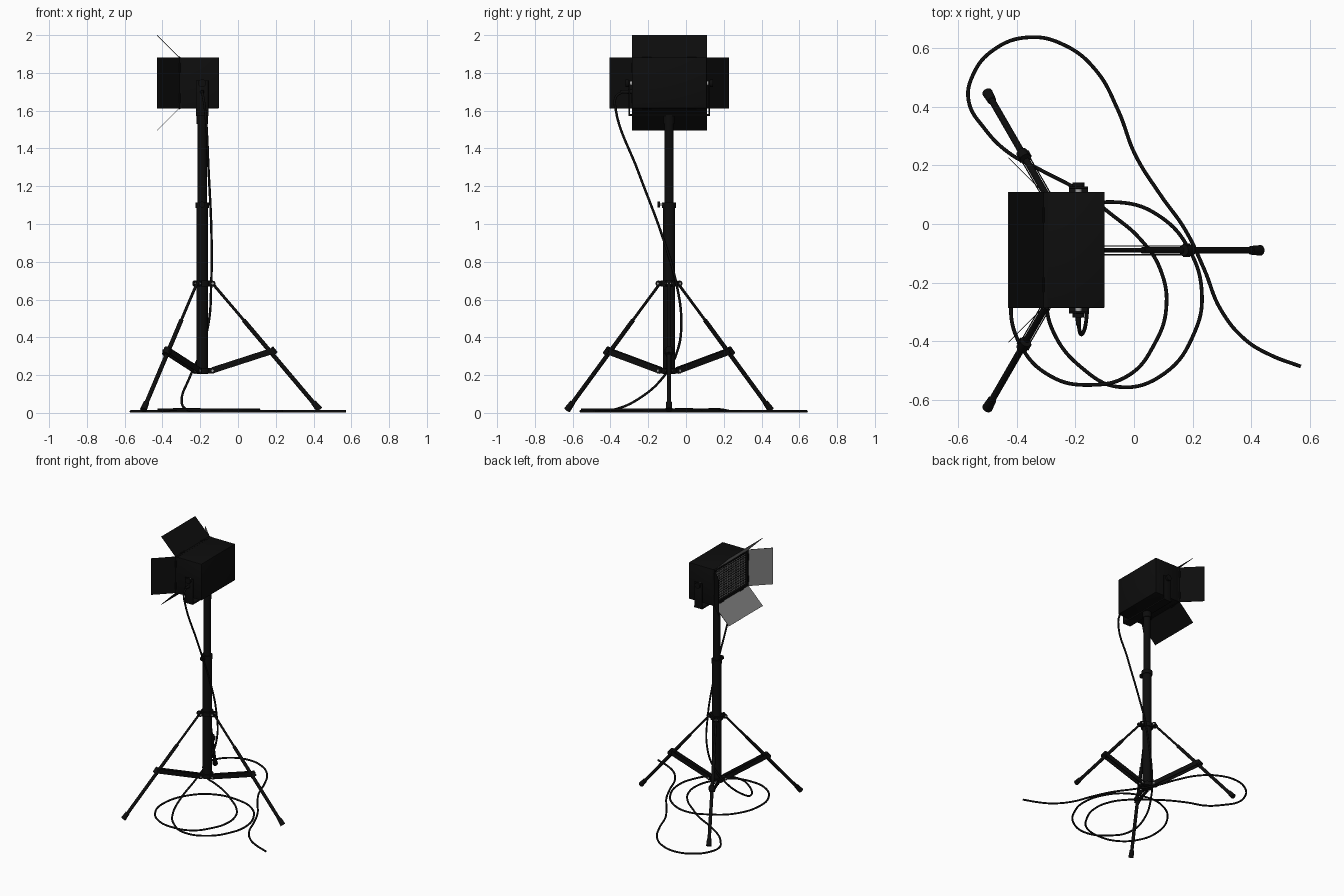
import bpy, bmesh, math
from mathutils import Vector, Matrix

if "Cube" in bpy.data.objects:
    bpy.data.objects.remove(bpy.data.objects["Cube"])

CX, CY = -0.19, -0.09          # stand axis


def mat(name, c):
    m = bpy.data.materials.new(name)
    m.diffuse_color = (*c, 1)
    m.use_nodes = True
    m.node_tree.nodes["Principled BSDF"].inputs["Base Color"].default_value = m.diffuse_color
    return m


BLACK = mat("black", (0.004, 0.004, 0.004))
GREY = mat("grey", (0.22, 0.22, 0.22))
STEEL = mat("steel", (0.35, 0.35, 0.35))


def finish(bm, name, m, smooth=True):
    me = bpy.data.meshes.new(name)
    bm.normal_update()
    bm.to_mesh(me)
    bm.free()
    ob = bpy.data.objects.new(name, me)
    bpy.context.collection.objects.link(ob)
    me.materials.append(m)
    if smooth:
        bpy.ops.object.select_all(action='DESELECT')
        ob.select_set(True)
        bpy.context.view_layer.objects.active = ob
        bpy.ops.object.shade_smooth_by_angle(angle=math.radians(35))
    return ob


def box(name, lo, hi, m=BLACK, bevel=0):
    lo, hi = Vector(lo), Vector(hi)
    bm = bmesh.new()
    bmesh.ops.create_cube(bm, size=1, matrix=Matrix.Translation((lo + hi) / 2) @ Matrix.Diagonal((*(hi - lo), 1)))
    if bevel:
        bmesh.ops.bevel(bm, geom=bm.edges[:], offset=bevel, segments=2, affect='EDGES', profile=0.5)
    return finish(bm, name, m)


def rod(name, a, b, r, m=BLACK, r2=None, seg=20):
    a, b = Vector(a), Vector(b)
    d = b - a
    M = Matrix.Translation((a + b) / 2) @ d.to_track_quat('Z', 'Y').to_matrix().to_4x4()
    bm = bmesh.new()
    bmesh.ops.create_cone(bm, cap_ends=True, segments=seg, radius1=r, radius2=r if r2 is None else r2,
                          depth=d.length, matrix=M)
    return finish(bm, name, m)


def slab(name, corner, u, v, t, m):
    """Thin plate spanned by u and v from a corner, thickness t along the normal."""
    c, u, v = Vector(corner), Vector(u), Vector(v)
    n = u.cross(v).normalized() * t
    bm = bmesh.new()
    lower = [bm.verts.new(p) for p in (c, c + u, c + u + v, c + v)]
    upper = [bm.verts.new(p.co + n) for p in lower]
    bm.faces.new(lower[::-1])
    bm.faces.new(upper)
    for i in range(4):
        j = (i + 1) % 4
        bm.faces.new((lower[i], lower[j], upper[j], upper[i]))
    return finish(bm, name, m, False)


# Column
rod("lower_tube", (CX, CY, 0.205), (CX, CY, 1.1), 0.031, seg=32)
rod("upper_tube", (CX, CY, 1.09), (CX, CY, 1.575), 0.025, seg=32)
rod("column_clamp", (CX, CY, 1.085), (CX, CY, 1.115), 0.036, seg=32)
rod("clamp_screw", (CX, CY - 0.03, 1.103), (CX, CY - 0.052, 1.103), 0.006, STEEL)
rod("clamp_knob", (CX, CY - 0.047, 1.103), (CX, CY - 0.062, 1.103), 0.016)
rod("top_socket", (CX, CY, 1.53), (CX, CY, 1.575), 0.03, seg=32)
rod("upper_collar", (CX, CY, 0.67), (CX, CY, 0.70), 0.042, seg=32)
rod("lower_collar", (CX, CY, 0.208), (CX, CY, 0.238), 0.042, seg=32)

# Three legs with sleeves, braces and feet
for i in range(3):
    ang = math.radians(120 * i)
    rad = Vector((math.cos(ang), math.sin(ang), 0))
    tan = Vector((-math.sin(ang), math.cos(ang), 0))

    def at(r, z, s=0.0):
        return Vector((CX, CY, z)) + rad * r + tan * s

    rod(f"leg_upper_{i}", at(0.055, 0.685), at(0.23, 0.48), 0.0075)
    rod(f"leg_lower_{i}", at(0.22, 0.491), at(0.605, 0.035), 0.0115)
    rod(f"foot_{i}", at(0.59, 0.055), at(0.622, 0.016), 0.015, r2=0.018)
    rod(f"leg_clamp_{i}", at(0.36, 0.34), at(0.385, 0.309), 0.02)
    rod(f"brace_pin_{i}", at(0.37, 0.325, -0.023), at(0.37, 0.325, 0.023), 0.012)
    for z, part in ((0.685, "upper"), (0.223, "lower")):
        rod(f"{part}_hinge_pin_{i}", at(0.056, z, -0.021), at(0.056, z, 0.021), 0.006, STEEL)
        for s in (-1, 1):
            rod(f"{part}_hinge_ear_{i}", at(0.056, z, s * 0.010), at(0.056, z, s * 0.019), 0.015)
            slab(f"{part}_hinge_lug_{i}", at(0.03, z - 0.014, s * 0.014 - 0.004),
                 rad * 0.028, (0, 0, 0.028), -0.008, BLACK).data.flip_normals()
    for s in (-0.017, 0.013):     # brace is a pair of flat bars
        slab(f"brace_{i}", at(0.05, 0.207, s), (0, 0, 0.034), rad * 0.325 + Vector((0, 0, 0.105)), 0.004, BLACK)

# Lamp head: hollow housing opened towards -x
X0, X1, Y0, Y1, Z0, Z1 = -0.31, -0.10, -0.287, 0.110, 1.612, 1.882
box("housing", (X0 + 0.012, Y0, Z0), (X1, Y1, Z1), bevel=0.004)
f = 0.018
box("front_frame_top", (X0, Y0, Z1 - f), (X0 + 0.014, Y1, Z1))
box("front_frame_bottom", (X0, Y0, Z0), (X0 + 0.014, Y1, Z0 + f))
box("front_frame_side", (X0, Y0, Z0 + f), (X0 + 0.014, Y0 + f, Z1 - f))
box("front_frame_side", (X0, Y1 - f, Z0 + f), (X0 + 0.014, Y1, Z1 - f))

# Grid of small light cells
bm = bmesh.new()
NY, NZ = 18, 13
for a in range(NY):
    for b in range(NZ):
        y = Y0 + f + (a + 0.5) * (Y1 - Y0 - 2 * f) / NY
        z = Z0 + f + (b + 0.5) * (Z1 - Z0 - 2 * f) / NZ
        bmesh.ops.create_cone(bm, cap_ends=True, segments=8, radius1=0.0068, radius2=0.0068, depth=0.004,
                              matrix=Matrix.Translation((X0 + 0.011, y, z)) @ Matrix.Rotation(math.pi / 2, 4, 'Y'))
finish(bm, "light_cells", GREY, False)

# Barn doors: black outside, grey inside
H, W, D = Z1 - Z0, Y1 - Y0, 0.118
doors = {
    "top": ((X0, Y0, Z1), (0, W, 0), (-D, 0, D), (0, 0, -1)),
    "bottom": ((X0, Y0, Z0), (0, W, 0), (-D, 0, -D), (0, 0, 1)),
    "left": ((X0, Y1, Z0), (0, 0, H), (-D, D, 0), (0, -1, 0)),
    "right": ((X0, Y0, Z0), (0, 0, H), (-D, -D, 0), (0, 1, 0)),
}
for name, (c, u, v, inward) in doors.items():
    c, u, v = Vector(c), Vector(u), Vector(v)
    if u.cross(v).dot(Vector(inward)) < 0:      # make the normal point inward
        c, u = c + u, -u
    n = u.cross(v).normalized()
    slab(f"barn_door_{name}", c, u, v, 0.002, BLACK)
    slab(f"barn_door_{name}_lining", c + n * 0.002, u, v, 0.001, GREY)
    for k in (0.2, 0.8):
        p = c + u * k
        rod(f"hinge_{name}", p - u.normalized() * 0.025, p + u.normalized() * 0.025, 0.005, seg=10)

# Yoke with tilt knobs
box("yoke_bar", (-0.222, Y0 - 0.018, 1.572), (-0.157, Y1 + 0.018, 1.582))
for y, s in ((Y0, -1), (Y1, 1)):
    ya, yb = sorted((y + s * 0.010, y + s * 0.018))
    box("yoke_arm", (-0.222, ya, 1.572), (-0.157, yb, 1.76), bevel=0.002)
    rod("tilt_bolt", (CX, y, 1.745), (CX, y + s * 0.02, 1.745), 0.012, STEEL)
    rod("tilt_knob", (CX, y + s * 0.018, 1.745), (CX, y + s * 0.032, 1.745), 0.021)

# Power cable: drop from the head, two floor coils, then a long loose end
rod("cable_plug", (CX, Y0, 1.70), (CX, Y0 - 0.06, 1.70), 0.012, r2=0.008)
drop = [(-0.19, -0.335, 1.70), (-0.185, -0.37, 1.675), (-0.175, -0.373, 1.61), (-0.155, -0.25, 1.27),
        (-0.14, -0.12, 0.92), (-0.142, -0.05, 0.68), (-0.155, -0.025, 0.48), (-0.195, -0.045, 0.33),
        (-0.255, -0.12, 0.19), (-0.298, -0.25, 0.075), (-0.275, -0.37, 0.02)]
floor = [(-0.18, -0.49), (-0.05, -0.557), (0.105, -0.51), (0.207, -0.37), (0.232, -0.24), (0.19, -0.09),
         (0.09, 0.025), (-0.05, 0.074), (-0.22, 0.04), (-0.36, -0.08), (-0.42, -0.27), (-0.39, -0.41),
         (-0.285, -0.52), (-0.15, -0.55), (-0.015, -0.515), (0.07, -0.41), (0.11, -0.29), (0.09, -0.155),
         (0.02, -0.05), (-0.08, 0.035), (-0.18, 0.11), (-0.32, 0.185), (-0.43, 0.245), (-0.51, 0.325),
         (-0.565, 0.42), (-0.55, 0.51), (-0.48, 0.595), (-0.36, 0.638), (-0.235, 0.61), (-0.13, 0.525),
         (-0.055, 0.39), (0.005, 0.235), (0.09, 0.10), (0.175, -0.02), (0.24, -0.155), (0.295, -0.29),
         (0.38, -0.395), (0.465, -0.447), (0.57, -0.487)]
# the second coil rests a little higher than the first
path = drop + [(x, y, 0.018 if 7 < i < 22 else 0.0085) for i, (x, y) in enumerate(floor)]
cu = bpy.data.curves.new("power_cable", 'CURVE')
cu.dimensions = '3D'
cu.bevel_depth = 0.0065
cu.bevel_resolution = 3
cu.use_fill_caps = True
sp = cu.splines.new('BEZIER')
sp.resolution_u = 8
sp.bezier_points.add(len(path) - 1)
for p, co in zip(sp.bezier_points, path):
    p.co = co
    p.handle_left_type = p.handle_right_type = 'AUTO'
cu.materials.append(BLACK)
bpy.context.collection.objects.link(bpy.data.objects.new("power_cable", cu))
